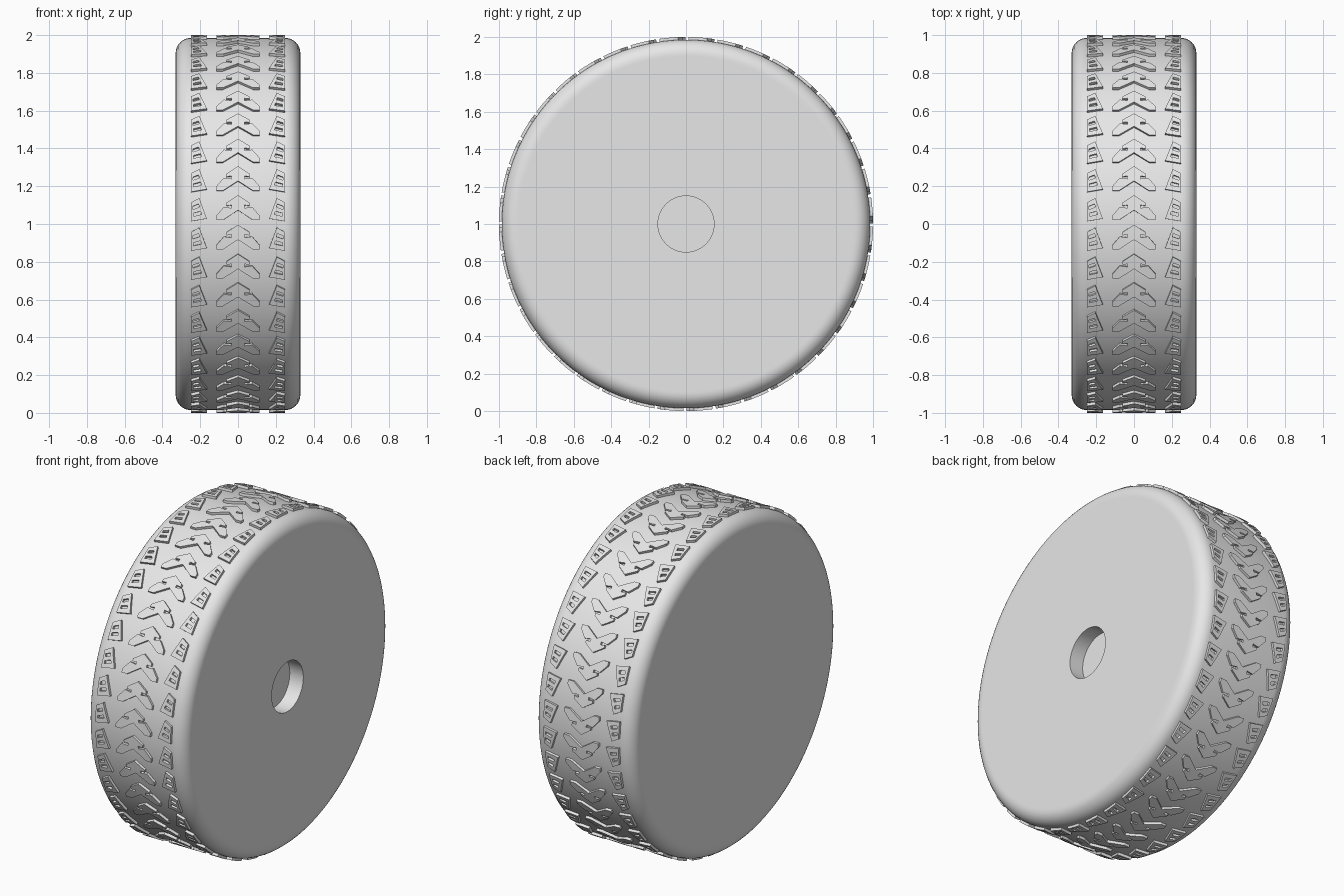
import bpy
import bmesh
from math import sin, cos, pi, radians

if "Cube" in bpy.data.objects:
    bpy.data.objects.remove(bpy.data.objects["Cube"], do_unlink=True)

ROWS = 40            # tread rows around the wheel
R_BODY = 0.985       # carcass radius
R_TREAD = 1.0        # radius at the top of the tread
HALF_W = 0.33        # half the wheel width
CORNER = 0.08        # shoulder rounding

grey = bpy.data.materials.new("rubber_grey")
grey.use_nodes = True
COLOUR = (0.8, 0.8, 0.8, 1)
grey.diffuse_color = COLOUR
grey.node_tree.nodes["Principled BSDF"].inputs["Base Color"].default_value = COLOUR


def add_object(name, bm, angle):
    bmesh.ops.recalc_face_normals(bm, faces=bm.faces)
    mesh = bpy.data.meshes.new(name)
    bm.to_mesh(mesh)
    bm.free()
    mesh.materials.append(grey)
    obj = bpy.data.objects.new(name, mesh)
    bpy.context.collection.objects.link(obj)
    bpy.ops.object.select_all(action="DESELECT")
    obj.select_set(True)
    bpy.context.view_layer.objects.active = obj
    bpy.ops.object.shade_smooth_by_angle(angle=radians(angle))
    return obj


# Wheel body: one lathed profile with rounded shoulders and a blind axle hole
def shoulder(side):
    steps = [pi / 2 * i / 8 for i in range(9)]
    return [(side * (HALF_W - CORNER + CORNER * cos(a)),
             R_BODY - CORNER + CORNER * sin(a)) for a in steps]


hole_floor = HALF_W - 0.09
cap_r = R_BODY - CORNER - 0.01
profile = [(hole_floor, 0), (hole_floor, 0.15), (HALF_W, 0.15), (HALF_W, cap_r)]
profile += shoulder(1) + shoulder(-1)[::-1]
profile += [(-HALF_W, cap_r), (-HALF_W, 0)]

bm = bmesh.new()
verts = [bm.verts.new((x, 0, 1 + r)) for x, r in profile]
edges = [bm.edges.new(pair) for pair in zip(verts, verts[1:])]
bmesh.ops.spin(bm, geom=verts + edges, cent=(0, 0, 1), axis=(1, 0, 0),
               angle=2 * pi, steps=160, use_merge=True)
bmesh.ops.remove_doubles(bm, verts=bm.verts, dist=1e-4)
add_object("wheel_body", bm, 35)


# Tread parts are drawn flat (across, along), extruded, then wrapped round
def wrap_tread(name, draw):
    bm = bmesh.new()
    for row in range(ROWS):
        start = (row + 0.5) * 2 * pi / ROWS
        for side in (1, -1):
            flat = bmesh.new()
            draw(flat)
            bmesh.ops.triangulate(flat, faces=flat.faces)
            top = bmesh.ops.extrude_face_region(flat, geom=flat.faces[:],
                                                use_keep_orig=True)
            for v in top["geom"]:
                if isinstance(v, bmesh.types.BMVert):
                    v.co.z = 1
            new = {}
            for v in flat.verts:
                a = start + v.co.y
                r = R_TREAD if v.co.z > 0.5 else R_BODY - 0.005
                new[v] = bm.verts.new((side * v.co.x, -r * cos(a), 1 + r * sin(a)))
            for f in flat.faces:
                bm.faces.new([new[v] for v in f.verts])
            flat.free()
    # weld the two halves of each row along the centre line
    bmesh.ops.remove_doubles(bm, verts=bm.verts, dist=1e-4)
    inner = [f for f in bm.faces if all(abs(v.co.x) < 1e-4 for v in f.verts)]
    bmesh.ops.delete(bm, geom=inner, context="FACES")
    return add_object(name, bm, 20)


# Centre chevron: half an arrow with a notch in its upper edge
def draw_chevron(bm):
    outline = [(0, 0.075), (0.062, 0.034), (0.062, 0.018), (0.034, 0.022),
               (0.034, 0.006), (0.075, 0.012), (0.115, -0.035),
               (0.115, -0.058), (0.08, -0.058), (0, -0.005)]
    bm.faces.new([bm.verts.new((x, t, 0)) for x, t in outline])


# Side block: tapered lug with two crosswise slots
def draw_lug(bm):
    across = (0, 0.2, 0.75, 1)
    along = (0, 0.24, 0.4, 0.6, 0.76, 1)

    def point(u, v):
        x = 0.25 * (1 - u) + u * (0.165 + 0.04 * v)
        low, high = -0.065 + 0.015 * u, 0.035 + 0.025 * u
        return (x, low + (high - low) * v, 0)

    grid = [[bm.verts.new(point(u, v)) for v in along] for u in across]
    for i in range(3):
        for j in range(5):
            if i == 1 and j in (1, 3):
                continue
            bm.faces.new((grid[i][j], grid[i + 1][j],
                          grid[i + 1][j + 1], grid[i][j + 1]))


wrap_tread("centre_tread", draw_chevron)
wrap_tread("side_tread", draw_lug)
